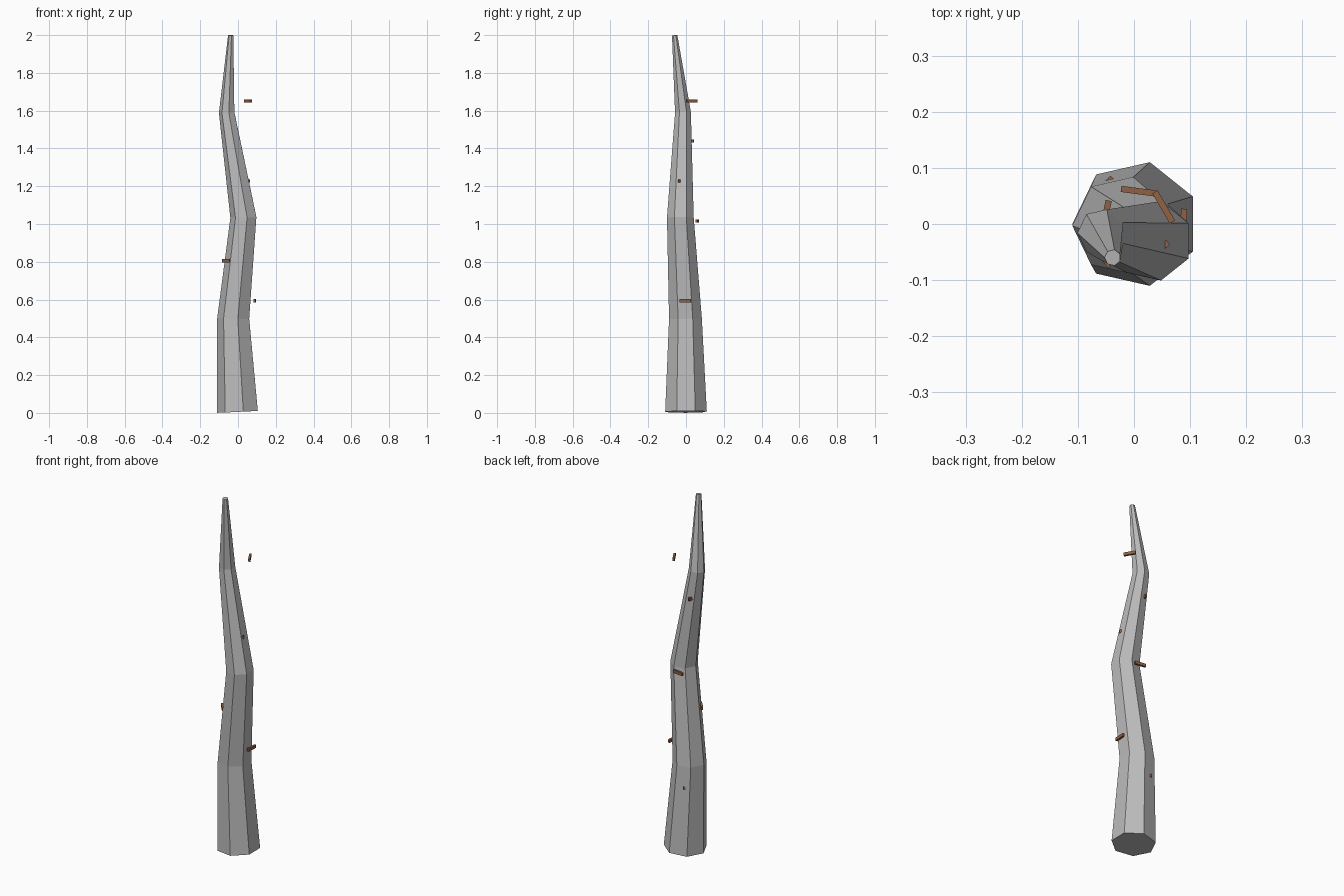
import bpy
import bmesh
import math
from mathutils import Vector, Matrix

old = bpy.data.objects.get("Cube")
if old:
    bpy.data.objects.remove(old, do_unlink=True)


def make_material(name, rgb):
    mat = bpy.data.materials.new(name)
    mat.use_nodes = True
    mat.diffuse_color = (*rgb, 1)
    mat.node_tree.nodes["Principled BSDF"].inputs["Base Color"].default_value = (*rgb, 1)
    return mat


def add_object(name, bm, mat):
    bmesh.ops.recalc_face_normals(bm, faces=bm.faces)
    mesh = bpy.data.meshes.new(name)
    bm.to_mesh(mesh)
    bm.free()
    mesh.materials.append(mat)
    obj = bpy.data.objects.new(name, mesh)
    bpy.context.collection.objects.link(obj)
    return obj


grey = make_material("stone grey", (0.5, 0.5, 0.5))
brown = make_material("band brown", (0.28, 0.12, 0.06))

# Crooked shaft: seven-sided rings swept along a bent path (centre, radius)
SIDES = 7
path = [
    (Vector((0.003, 0.0, 0.006)), 0.113),
    (Vector((-0.021, -0.003, 0.5)), 0.089),
    (Vector((0.032, -0.03, 1.035)), 0.0725),
    (Vector((-0.058, -0.016, 1.59)), 0.043),
    (Vector((-0.038, -0.06, 1.999)), 0.0145),
]
steps = [(b[0] - a[0]).normalized() for a, b in zip(path, path[1:])]
bm = bmesh.new()
rings = []
for i, (centre, radius) in enumerate(path):
    tangent = steps[max(i - 1, 0)] + steps[min(i, len(steps) - 1)]
    ring = []
    for k in range(SIDES):
        a = math.pi + math.tau * k / SIDES
        x, y = radius * math.cos(a), radius * math.sin(a)
        # tilt each ring square to the path
        z = -(x * tangent.x + y * tangent.y) / tangent.z
        ring.append(bm.verts.new(centre + Vector((x, y, z))))
    rings.append(ring)
for low, high in zip(rings, rings[1:]):
    for k in range(SIDES):
        n = (k + 1) % SIDES
        bm.faces.new((low[k], low[n], high[n], high[k]))
bm.faces.new(rings[0][::-1])
bm.faces.new(rings[-1])
add_object("shaft", bm, grey)

# Short bars spiralling up around the shaft, each tangent to its circle
band_radii = [0.085, 0.088, 0.08, 0.059, 0.062, 0.053, 0.061]
for i, radius in enumerate(band_radii):
    angle = math.radians(135 - 137.5 * i)
    height = 0.382 + 0.2115 * i
    bm = bmesh.new()
    bmesh.ops.create_cube(bm, size=1)
    bmesh.ops.transform(bm, verts=bm.verts, matrix=(
        Matrix.Rotation(angle, 4, "Z")
        @ Matrix.Translation((radius, 0, height))
        @ Matrix.Diagonal((0.011, 0.062, 0.017, 1))))
    add_object(f"spiral_band_{i + 1}", bm, brown)
